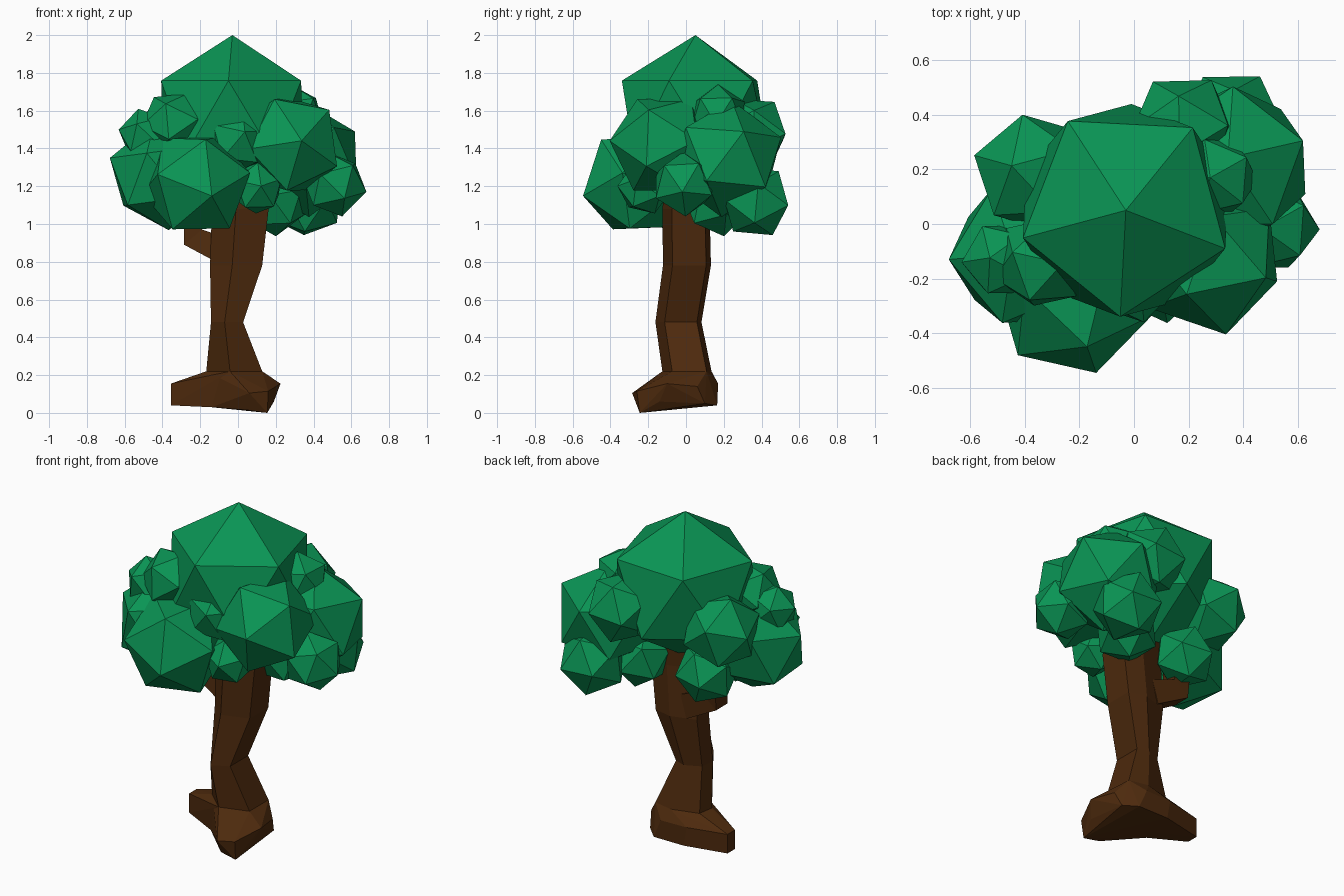
import bpy, bmesh, math
from mathutils import Vector, Matrix

if "Cube" in bpy.data.objects:
    bpy.data.objects.remove(bpy.data.objects["Cube"])


def material(name, rgb):
    m = bpy.data.materials.new(name)
    m.diffuse_color = (*rgb, 1)
    m.use_nodes = True
    m.node_tree.nodes["Principled BSDF"].inputs["Base Color"].default_value = m.diffuse_color
    return m


leaf = material("leaf_green", (0.003, 0.30, 0.09))
bark = material("bark_brown", (0.075, 0.023, 0.004))


def finish(bm, name, mat):
    bmesh.ops.recalc_face_normals(bm, faces=bm.faces)
    me = bpy.data.meshes.new(name)
    bm.to_mesh(me)
    bm.free()
    me.materials.append(mat)
    ob = bpy.data.objects.new(name, me)
    bpy.context.collection.objects.link(ob)
    return ob


def clump(name, centre, r, pole, hint):
    """Icosahedron with one corner towards pole and a neighbour towards hint."""
    c = Vector(centre)
    z = (Vector(pole) - c).normalized()
    x = Vector(hint) - c
    x = (x - z * x.dot(z)).normalized()
    y = z.cross(x)
    rot = Matrix((x, y, z)).transposed().to_4x4()
    bm = bmesh.new()
    bmesh.ops.create_icosphere(bm, subdivisions=1, radius=r,
                               matrix=Matrix.Translation(c) @ rot)
    finish(bm, name, leaf)


# Trunk cross-section: flat right side, cut front-left corner
SECTION = ((1, -.6), (1, .8), (.2, 1), (-.9, .65), (-1, -.1), (-.15, -1))


def ring(c, rx, ry):
    return [Vector((c[0] + rx * u, c[1] + ry * v, c[2])) for u, v in SECTION]


def loft(name, rings):
    bm = bmesh.new()
    loops = [[bm.verts.new(p) for p in rg] for rg in rings]
    n = len(loops[0])
    for a, b in zip(loops, loops[1:]):
        for i in range(n):
            j = (i + 1) % n
            bm.faces.new((a[i], a[j], b[j], b[i]))
    bm.faces.new(loops[0][::-1])
    bm.faces.new(loops[-1])
    finish(bm, name, bark)


def hull(name, points):
    bm = bmesh.new()
    vs = [bm.verts.new(p) for p in points]
    res = bmesh.ops.convex_hull(bm, input=vs)
    junk = {v for v in res["geom_interior"] + res["geom_unused"]
            if isinstance(v, bmesh.types.BMVert)}
    bmesh.ops.delete(bm, geom=list(junk), context='VERTS')
    bmesh.ops.dissolve_limit(bm, angle_limit=math.radians(3),
                             verts=bm.verts, edges=bm.edges)
    finish(bm, name, bark)


# Crown
clump("crown", (-.03, .05, 1.564), .436, (-.03, .05, 2), (-.05, -.33, 1.76))

# Large leaf clumps
clump("clump_front_left", (-.222, -.265, 1.216), .30, (-.14, -.54, 1.15), (-.17, -.455, 1.455))
clump("clump_front_right", (.275, -.125, 1.42), .287, (.335, -.395, 1.44), (.475, -.25, 1.59))
clump("clump_left", (-.405, -.11, 1.255), .29, (-.68, -.13, 1.35), (-.45, -.11, 1.6))
clump("clump_back_left", (-.37, .19, 1.43), .225, (-.58, .25, 1.45), (-.48, .40, 1.5))
clump("clump_back_right", (.36, .215, 1.345), .31, (.545, .43, 1.19), (.63, .10, 1.23))

# Small leaf clumps
clump("clump_far_right", (.51, -.01, 1.21), .175, (.68, -.02, 1.17), (.64, .10, 1.37))
clump("clump_upper_right", (.30, .17, 1.58), .16, (.28, .17, 1.735), (.445, .26, 1.62))
clump("clump_upper_left_outer", (-.49, -.13, 1.47), .145, (-.635, -.14, 1.50), (-.5, -.12, 1.63))
clump("clump_upper_left_inner", (-.34, -.14, 1.53), .18, (-.455, -.10, 1.685), (-.24, -.15, 1.68))
clump("clump_back_low", (.36, .37, 1.12), .20, (.25, .54, 1.11), (.46, .53, 1.10))
clump("clump_back_high", (.18, .35, 1.48), .205, (.07, .52, 1.46), (.30, .51, 1.48))
clump("clump_left_low", (-.24, .14, 1.12), .18, (-.30, .30, 1.10), (-.2, .2, 1.3))
clump("clump_front_small", (.10, -.22, 1.19), .145, (.12, -.35, 1.20), (.10, -.25, 1.35))
clump("clump_front_middle", (0, -.19, 1.44), .18, (.03, -.33, 1.48), (.02, -.2, 1.61))
clump("clump_under", (.19, .16, 1.11), .18, (.2, .2, .94), (.35, .2, 1.1))

# Trunk
trunk_base = ring((-.02, .005, .22), .148, .13)
loft("trunk", [
    ring((-.02, .0, .06), .148, .13),
    trunk_base,
    ring((-.058, -.04, .48), .085, .122),
    ring((-.01, .005, .78), .138, .127),
    ring((.012, .0, 1.08), .15, .125),
    ring((.02, .02, 1.3), .12, .12)])

# Roots
floor = [(-.14, -.06, .03), (.13, -.10, .02), (.17, .10, .05), (.10, .165, .04), (-.10, .165, .04)]
hull("root_left", trunk_base + floor + [
    (-.355, .04, .04), (-.355, .11, .04), (-.355, .04, .155), (-.355, .11, .155),
    (-.265, .0, .165), (.05, .17, .155), (-.12, .165, .155)])
hull("root_front_right", trunk_base + floor + [
    (.155, -.245, .0), (.05, -.235, .015), (.16, -.26, .115), (.06, -.285, .105),
    (.225, -.10, .155), (.19, -.14, .06), (.19, .06, .14)])

# Side branch
loft("branch", [
    [Vector((-.06 + u, .04 + v, .84 + w)) for u, v, w in
     ((-.02, -.06, -.06), (-.02, .07, -.06), (.02, .07, .08), (.02, -.06, .08))],
    [Vector(p) for p in
     ((-.285, .01, .89), (-.285, .12, .89), (-.19, .12, .97), (-.19, .02, .97))],
    [Vector(p) for p in
     ((-.29, .03, 1.1), (-.29, .14, 1.1), (-.18, .14, 1.1), (-.18, .03, 1.1))]])
